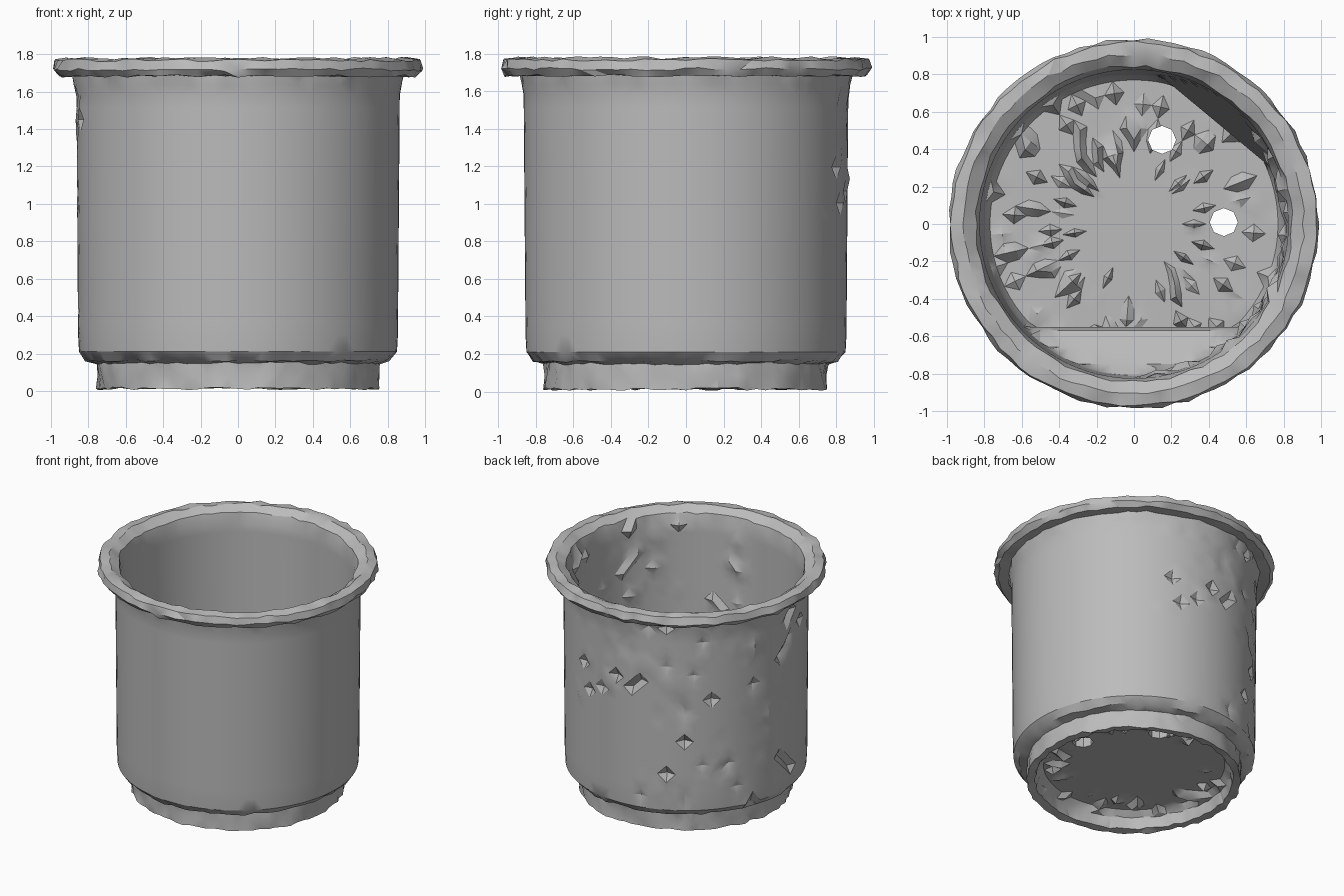
import bpy, bmesh, math, random
from mathutils import Vector

random.seed(4)
cube = bpy.data.objects.get("Cube")
if cube:
    bpy.data.objects.remove(cube)

clay = bpy.data.materials.new("grey clay")
clay.use_nodes = True
GREY = (0.5, 0.5, 0.5, 1)
clay.diffuse_color = GREY
clay.node_tree.nodes["Principled BSDF"].inputs["Base Color"].default_value = GREY

SEGMENTS = 84
STEP = 0.065

# Pot cross-section as (radius, height, zone), from underside centre to inside floor centre
PROFILE = [
    (0.00, 0.14, "under"), (0.64, 0.14, "under"), (0.68, 0.10, "foot"),
    (0.70, 0.02, "foot"), (0.755, 0.015, "foot"), (0.755, 0.15, "foot"),
    (0.81, 0.165, "foot"), (0.85, 0.21, "wall"), (0.855, 0.30, "wall"),
    (0.865, 1.58, "wall"), (0.885, 1.69, "rim"), (0.96, 1.685, "rim"),
    (0.99, 1.72, "rim"), (0.975, 1.77, "rim"), (0.91, 1.78, "rim"),
    (0.845, 1.74, "rim"), (0.825, 1.66, "inside"), (0.815, 0.90, "inside"),
    (0.80, 0.32, "inside"), (0.77, 0.25, "floor"), (0.00, 0.25, "floor")]


def refine(points):
    """Split long stretches of the section into short steps."""
    out = []
    for (r0, z0, zone), (r1, z1, _) in zip(points, points[1:]):
        n = max(1, round(math.hypot(r1 - r0, z1 - z0) / STEP))
        out += [(r0 + (r1 - r0) * i / n, z0 + (z1 - z0) * i / n, zone) for i in range(n)]
    return out + [points[-1]]


def push_in(p, direction, limit, low, high):
    """Swell the inner wall toward the middle on one side, fading out upward."""
    fade = min(1, max(0, (high - p.z) / (high - low)))
    reach = limit + (0.83 - limit) * (1 - fade)
    excess = p.dot(direction) - reach
    if excess > 0:
        p -= direction * excess


def weather(p, zone, angle):
    """Rough, chipped surface: heavy at the back, light elsewhere."""
    out = Vector((math.cos(angle), math.sin(angle), 0))
    r = math.hypot(p.x, p.y)
    deg = math.degrees(angle) % 360
    if zone in ("rim", "foot"):
        p += out * random.uniform(-0.011, 0.008)
        p.z += random.uniform(-0.01, 0.006)
    elif zone == "wall":
        back = 60 < deg < 195 and p.z > 0.75 or 100 < deg < 190
        if back and random.random() < 0.17:
            p += out * random.uniform(-0.04, 0.02)
    elif zone == "inside":
        if (deg > 270 or deg < 40) and random.random() < 0.14:
            p -= out * random.uniform(0, 0.04)
    elif zone == "floor":
        if r > 0.3 and random.random() < 0.2:
            p.z += random.uniform(0, 0.07)
    elif r > 0.45 and random.random() < 0.25:
        p.z -= random.uniform(0, 0.05)


# Pot body, turned around the vertical axis
bm = bmesh.new()
rings = []
front = Vector((0, -1, 0))
back_corner = Vector((0.64, 0.77, 0)).normalized()
for r, z, zone in refine(PROFILE):
    if r < 0.001:
        rings.append([bm.verts.new((0, 0, z))])
        continue
    ring = []
    for i in range(SEGMENTS):
        a = math.tau * i / SEGMENTS
        p = Vector((r * math.cos(a), r * math.sin(a), z))
        weather(p, zone, a)
        if zone == "inside":
            push_in(p, front, 0.55, 0.5, 0.7)
            push_in(p, back_corner, 0.70, 0.6, 1.4)
        elif zone == "floor":
            push_in(p, front, 0.55, 0.5, 0.7)
        ring.append(bm.verts.new(p))
    rings.append(ring)

for a, b in zip(rings, rings[1:]):
    for i in range(SEGMENTS):
        j = (i + 1) % SEGMENTS
        if len(a) == 1:
            bm.faces.new((a[0], b[j], b[i]))
        elif len(b) == 1:
            bm.faces.new((a[i], a[j], b[0]))
        else:
            bm.faces.new((a[i], a[j], b[j], b[i]))
bmesh.ops.triangulate(bm, faces=bm.faces[:])
bmesh.ops.recalc_face_normals(bm, faces=bm.faces[:])
mesh = bpy.data.meshes.new("pot_body")
bm.to_mesh(mesh)
bm.free()
pot = bpy.data.objects.new("pot_body", mesh)
bpy.context.collection.objects.link(pot)
mesh.materials.append(clay)

# Drain holes through the floor
for x, y in ((0.15, 0.45), (0.48, 0.01)):
    bpy.ops.mesh.primitive_cylinder_add(vertices=8, radius=0.075, depth=0.5, location=(x, y, 0.2))
    cutter = bpy.context.object
    cutter.name = "drain_hole_cutter"
    cutter.data.materials.append(clay)
    cutter.hide_render = True
    cutter.hide_set(True)
    cut = pot.modifiers.new("drain_hole", "BOOLEAN")
    cut.operation = "DIFFERENCE"
    cut.solver = "EXACT"
    cut.object = cutter

bpy.ops.object.select_all(action="DESELECT")
bpy.context.view_layer.objects.active = pot
pot.select_set(True)
for name in [m.name for m in pot.modifiers]:
    bpy.ops.object.modifier_apply(modifier=name)
for obj in [o for o in bpy.data.objects if o.name.startswith("drain_hole_cutter")]:
    bpy.data.objects.remove(obj)
bpy.ops.object.shade_smooth_by_angle(angle=math.radians(30))
